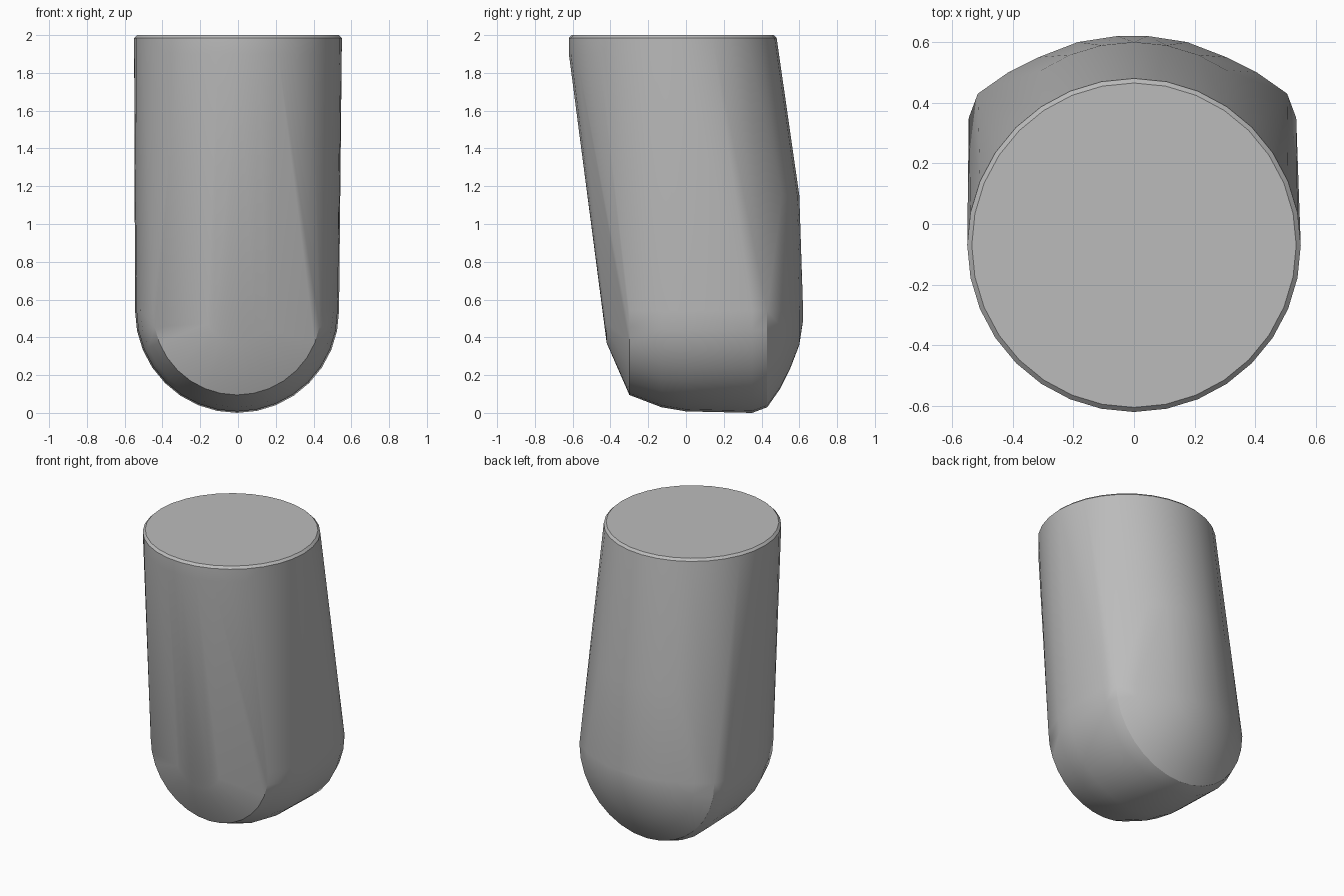
import bpy
import bmesh
from math import sin, cos, pi, radians

cube = bpy.data.objects.get("Cube")
if cube:
    bpy.data.objects.remove(cube)

grey = bpy.data.materials.new("plain grey")
grey.use_nodes = True
grey.diffuse_color = (0.5, 0.5, 0.5, 1)
grey.node_tree.nodes["Principled BSDF"].inputs["Base Color"].default_value = (0.5, 0.5, 0.5, 1)

STEPS = 32
bm = bmesh.new()


def flat_arc(z, y, radius, middle=0, spread=180):
    """Points of a level arc around the leaning axis."""
    for i in range(STEPS):
        a = 2 * pi * i / STEPS
        off = (a - radians(middle) + pi) % (2 * pi) - pi
        if abs(off) <= radians(spread) + 0.001:
            bm.verts.new((radius * cos(a), y + radius * sin(a), z))


def upright_ring(y, radius):
    """Points of the lower half of a ring facing front and back."""
    for i in range(STEPS // 2 + 1):
        a = pi + 2 * pi * i / STEPS
        bm.verts.new((radius * cos(a) - 0.005, y, 0.54 + radius * sin(a)))


# Flat round top with a narrow bevel
flat_arc(2.0, -0.07, 0.535)
flat_arc(1.985, -0.07, 0.55)
# Slight fullness at the upper front and the middle of the back
flat_arc(1.9, -0.07, 0.55, 270, 45)
flat_arc(1.15, 0.05, 0.55, 90, 45)
flat_arc(0.63, 0.065, 0.55, 90, 12)

# Rounded foot: front cap, belly and domed back
foot = [(-0.42, 0.17), (-0.3, 0.445), (-0.13, 0.51), (0, 0.532), (0.35, 0.54),
        (0.43, 0.51), (0.5, 0.41), (0.55, 0.31), (0.6, 0.18), (0.62, 0.05)]
for y, radius in foot:
    upright_ring(y, radius)

# Wrap the sections in one skin
hull = bmesh.ops.convex_hull(bm, input=bm.verts[:])
spare = {g for g in hull["geom_interior"] + hull["geom_unused"]
         if isinstance(g, bmesh.types.BMVert)}
bmesh.ops.delete(bm, geom=list(spare), context='VERTS')
bmesh.ops.dissolve_limit(bm, angle_limit=radians(0.5), verts=bm.verts[:], edges=bm.edges[:])
bmesh.ops.recalc_face_normals(bm, faces=bm.faces[:])

mesh = bpy.data.meshes.new("rounded_body")
bm.to_mesh(mesh)
bm.free()
mesh.materials.append(grey)
body = bpy.data.objects.new("rounded_body", mesh)
bpy.context.collection.objects.link(body)

bpy.ops.object.select_all(action='DESELECT')
body.select_set(True)
bpy.context.view_layer.objects.active = body
bpy.ops.object.shade_smooth_by_angle(angle=radians(30))
